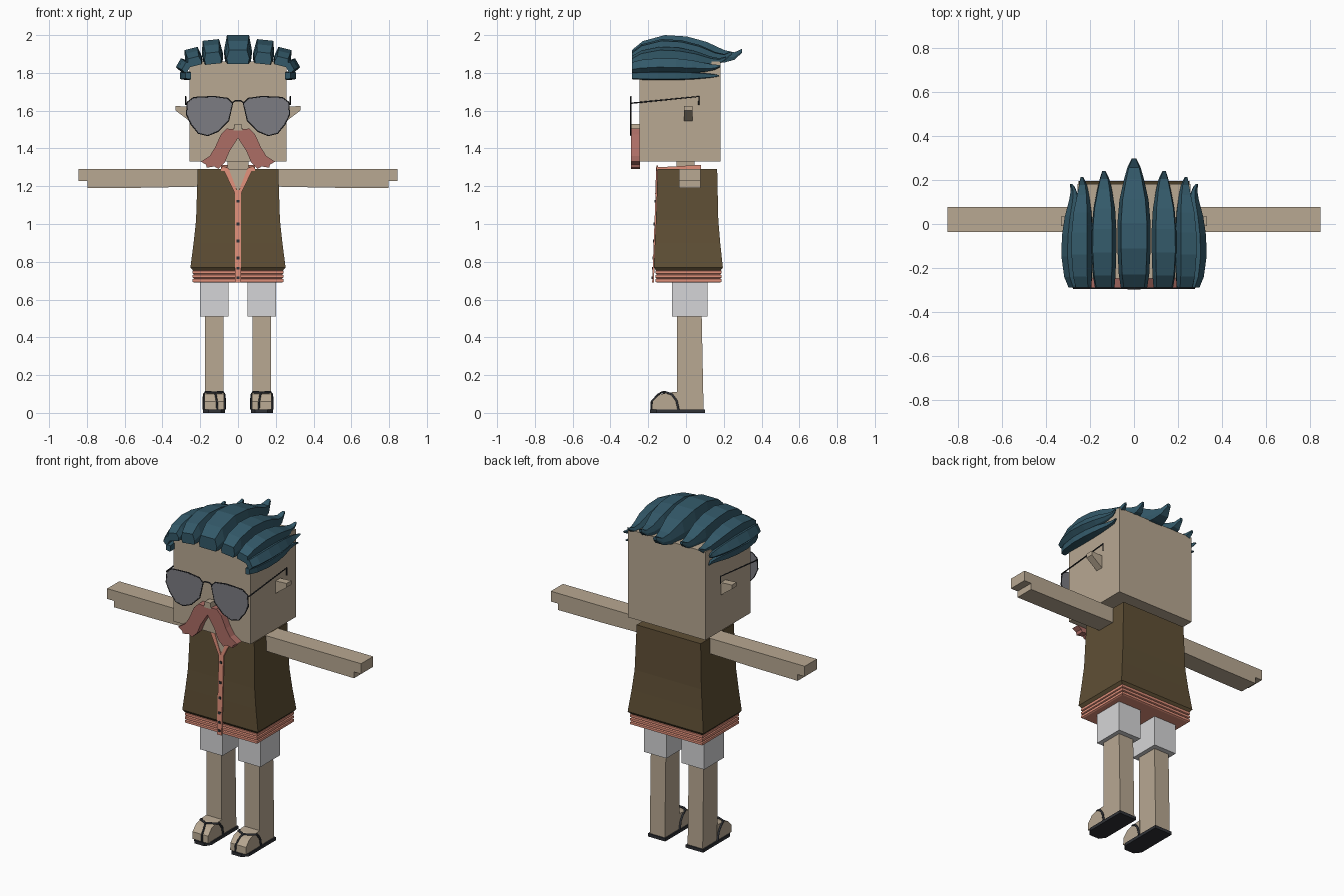
import bpy
import bmesh
from math import sin, cos, radians

cube = bpy.data.objects.get("Cube")
if cube:
    bpy.data.objects.remove(cube, do_unlink=True)


def material(name, *rgb):
    linear = [((c / 255 + 0.055) / 1.055) ** 2.4 for c in rgb] + [1.0]
    mat = bpy.data.materials.new(name)
    mat.use_nodes = True
    mat.diffuse_color = linear
    bsdf = mat.node_tree.nodes["Principled BSDF"]
    bsdf.inputs["Base Color"].default_value = linear
    bsdf.inputs["Roughness"].default_value = 0.8
    return mat


SKIN = material("skin", 184, 168, 146)
HAIR = material("teal hair", 51, 89, 105)
VEST = material("brown vest", 95, 79, 53)
TRIM = material("salmon trim", 224, 144, 122)
SHORTS = material("white cloth", 213, 213, 215)
LENS = material("grey lens", 124, 124, 130)
BEARD = material("dusty pink moustache", 172, 109, 101)
DARK = material("charcoal", 47, 49, 54)


def loft(name, rings, mat):
    """Join equal rings of points into a closed solid."""
    bm = bmesh.new()
    loops = [[bm.verts.new(p) for p in ring] for ring in rings]
    n = len(loops[0])
    for a, b in zip(loops, loops[1:]):
        for i in range(n):
            j = (i + 1) % n
            bm.faces.new((a[i], a[j], b[j], b[i]))
    bm.faces.new(loops[0])
    bm.faces.new(loops[-1])
    bmesh.ops.recalc_face_normals(bm, faces=bm.faces)
    mesh = bpy.data.meshes.new(name)
    bm.to_mesh(mesh)
    bm.free()
    mesh.materials.append(mat)
    obj = bpy.data.objects.new(name, mesh)
    bpy.context.collection.objects.link(obj)
    return obj


def rect(z, x0, x1, y0, y1):
    return [(x0, y0, z), (x1, y0, z), (x1, y1, z), (x0, y1, z)]


def box(name, x, y, z, mat):
    return loft(name, [rect(h, *x, *y) for h in z], mat)


def plate(name, outline, front, depth, mat):
    """Extrude an x-z outline along y; front may follow a slope in z."""
    at = front if callable(front) else lambda z: front
    return loft(name, [[(x, at(z) + d, z) for x, z in outline] for d in (0, depth)], mat)


def wire(name, points, radius, mat, closed=False):
    curve = bpy.data.curves.new(name, "CURVE")
    curve.dimensions = "3D"
    curve.bevel_depth = radius
    curve.bevel_resolution = 1
    curve.use_fill_caps = True
    spline = curve.splines.new("POLY")
    spline.points.add(len(points) - 1)
    for point, co in zip(spline.points, points):
        point.co = (*co, 1)
    spline.use_cyclic_u = closed
    curve.materials.append(mat)
    obj = bpy.data.objects.new(name, curve)
    bpy.context.collection.objects.link(obj)
    return obj


def vest_front(z):
    return -0.152 - 0.02 * (1.29 - z) / 0.52


# Head, neck and nose
box("head", (-0.257, 0.257), (-0.246, 0.182), (1.33, 1.86), SKIN)
box("neck", (-0.055, 0.055), (-0.05, 0.045), (1.27, 1.34), SKIN)
loft("nose", [[(-0.018, -0.24, 1.53), (0.018, -0.24, 1.53), (0.026, -0.24, 1.49), (-0.026, -0.24, 1.49)],
              [(-0.018, -0.29, 1.53), (0.018, -0.29, 1.53), (0.024, -0.29, 1.495), (-0.024, -0.29, 1.495)]], SKIN)

# Vest with a flared hem
loft("vest", [rect(z, -hx, hx, y0, y1) for z, hx, y0, y1 in (
    (1.29, 0.213, -0.15, 0.165), (1.02, 0.222, -0.159, 0.171), (0.9, 0.235, -0.165, 0.181),
    (0.77, 0.252, -0.17, 0.195), (0.753, 0.238, -0.158, 0.183))], VEST)

# Ribbed shirt hem below the vest
ribs = []
for i in range(3):
    z = 0.69 + i * 0.022
    for dz, inset in ((0, 0.008), (0.004, 0), (0.018, 0), (0.022, 0.008)):
        ribs.append(rect(z + dz, inset - 0.24, 0.24 - inset, inset - 0.162, 0.188 - inset))
loft("shirt_hem", ribs, TRIM)

# Open neck, collar, placket and buttons
plate("chest_skin", [(-0.055, 1.29), (0.055, 1.29), (0, 1.17)], lambda z: vest_front(z) - 0.003, 0.008, SKIN)
plate("placket", [(-0.016, 0.69), (0.016, 0.69), (0.016, 1.18), (-0.016, 1.18)],
      lambda z: vest_front(z) - 0.004, 0.009, TRIM)
for z in (1.12, 1.0, 0.91, 0.82, 0.765, 0.715):
    plate("button", [(-0.007, z - 0.007), (0.007, z - 0.007), (0.007, z + 0.007), (-0.007, z + 0.007)],
          lambda h: vest_front(h) - 0.008, 0.006, DARK)
box("collar_back", (-0.09, 0.09), (0.05, 0.08), (1.28, 1.313), TRIM)

LENS_SHAPE = [(0.028, 1.64), (0.053, 1.665), (0.127, 1.675), (0.235, 1.67), (0.268, 1.645),
              (0.273, 1.58), (0.25, 1.53), (0.21, 1.48), (0.16, 1.468), (0.106, 1.49), (0.05, 1.545)]
MOUSTACHE = [(0, 1.5), (0.06, 1.505), (0.09, 1.475), (0.122, 1.405), (0.15, 1.36), (0.196, 1.33),
             (0.17, 1.315), (0.165, 1.298), (0.125, 1.305), (0.105, 1.292), (0.07, 1.325),
             (0.045, 1.385), (0, 1.455)]
ARM = [(0.19, 1.29), (0.845, 1.29), (0.845, 1.228), (0.798, 1.228), (0.798, 1.19), (0.5, 1.192), (0.19, 1.198)]
FOOT = [(-0.04, 0.018), (-0.04, 0.112), (-0.1, 0.107), (-0.145, 0.095), (-0.178, 0.06), (-0.18, 0.018)]
SOLE = [(-0.058, 0.1), (-0.058, -0.155), (-0.035, -0.19), (0.03, -0.19), (0.058, -0.155), (0.058, 0.1)]

for side, s in (("left", 1), ("right", -1)):
    def flip(points):
        return [(s * p[0], *p[1:]) for p in points]

    # Collar wing and lapel
    loft(side + "_collar", [flip([(0.055, y, z), (0.09, y, z), (0.09, y, 1.28), (0.055, y, 1.28)])
                            for y, z in ((-0.155, 1.3), (0.08, 1.313))], TRIM)
    plate(side + "_lapel", flip([(0.05, 1.295), (0.088, 1.31), (0.016, 1.16), (0, 1.165)]),
          lambda z: vest_front(z) - 0.006, 0.01, TRIM)

    # Arm with a stepped hand
    plate(side + "_arm", flip(ARM), -0.037, 0.115, SKIN)

    # Ear
    plate(side + "_ear", flip([(0.25, 1.62), (0.33, 1.625), (0.33, 1.6), (0.25, 1.54)]), -0.01, 0.045, SKIN)

    # Sunglasses
    plate(side + "_lens", flip(LENS_SHAPE), -0.294, 0.005, LENS)
    wire(side + "_lens_rim", flip([(x, -0.292, z) for x, z in LENS_SHAPE]), 0.0035, DARK, True)
    wire(side + "_temple", flip([(0.268, -0.292, 1.64), (0.277, -0.285, 1.64), (0.277, 0.068, 1.675),
                                 (0.277, 0.068, 1.63)]), 0.004, DARK)

    # Moustache half
    plate(side + "_moustache", flip(MOUSTACHE), -0.29, 0.046, BEARD)

    # Shorts and leg
    cx = s * 0.126
    box(side + "_shorts_leg", (cx - 0.075, cx + 0.075), (-0.074, 0.114), (0.51, 0.7), SHORTS)
    loft(side + "_leg", [rect(0.018, cx - 0.05, cx + 0.05, -0.048, 0.093),
                         rect(0.52, cx - 0.05, cx + 0.05, -0.048, 0.083)], SKIN)

    # Foot and sandal
    loft(side + "_foot", [[(cx + x, y, z) for y, z in FOOT] for x in (-0.052, 0.052)], SKIN)
    loft(side + "_sole", [[(cx + s * x, y, z) for x, y in SOLE] for z in (0, 0.018)], DARK)
    half = [(0.056, -0.04, 0.018), (0.056, -0.05, 0.065), (0.054, -0.075, 0.098), (0.046, -0.11, 0.11)]
    strap = half + [(0, -0.13, 0.108)] + [(-x, y, z) for x, y, z in reversed(half)]
    wire(side + "_strap", [(cx + x, y, z) for x, y, z in strap], 0.006, DARK)
    wire(side + "_thong", [(cx + s * x, y, z) for x, y, z in (
        (0, -0.13, 0.108), (-0.008, -0.15, 0.096), (-0.014, -0.182, 0.06), (-0.016, -0.184, 0.015))], 0.005, DARK)

for z in (1.642,):
    wire("bridge", [(-0.03, -0.292, z), (-0.015, -0.292, z + 0.01), (0.015, -0.292, z + 0.01),
                    (0.03, -0.292, z)], 0.004, DARK)

# Swept hair locks: fraction along length, width, underside, crest
LOCK = ((0, 0.8, -0.05, 0.45), (0.1, 0.92, 0, 0.78), (0.3, 1, 0, 1), (0.5, 1, 0, 0.95),
        (0.68, 0.88, 0, 0.75), (0.84, 0.6, 0, 0.45), (0.93, 0.4, 0.1, 0.37), (1, 0.14, 0.36, 0.5))


def hair_lock(name, x, z, tilt, half, height, tip):
    c, sn = cos(radians(tilt)), sin(radians(tilt))
    rings = []
    for t, width, low, high in LOCK:
        y = -0.287 + t * (tip + 0.287)
        w, mid = half * width, low + 0.4 * (high - low)
        section = [(-0.9 * w, low), (0.9 * w, low), (w, mid), (0.78 * w, high), (-0.78 * w, high), (-w, mid)]
        rings.append([(x + u * c + v * height * sn, y, z - u * sn + v * height * c) for u, v in section])
    loft(name, rings, HAIR)


hair_lock("hair_crown", 0, 1.855, 0, 0.075, 0.145, 0.297)
for side, s in (("left", 1), ("right", -1)):
    for part, x, z, tilt, half, height, tip in (
            ("upper", 0.131, 1.853, 6, 0.056, 0.122, 0.24),
            ("outer", 0.227, 1.842, 14, 0.046, 0.09, 0.212),
            ("temple", 0.262, 1.823, 60, 0.035, 0.062, 0.182),
            ("lower", 0.252, 1.785, 90, 0.023, 0.055, 0.175)):
        hair_lock(side + "_hair_" + part, s * x, z, s * tilt, half, height, tip)
